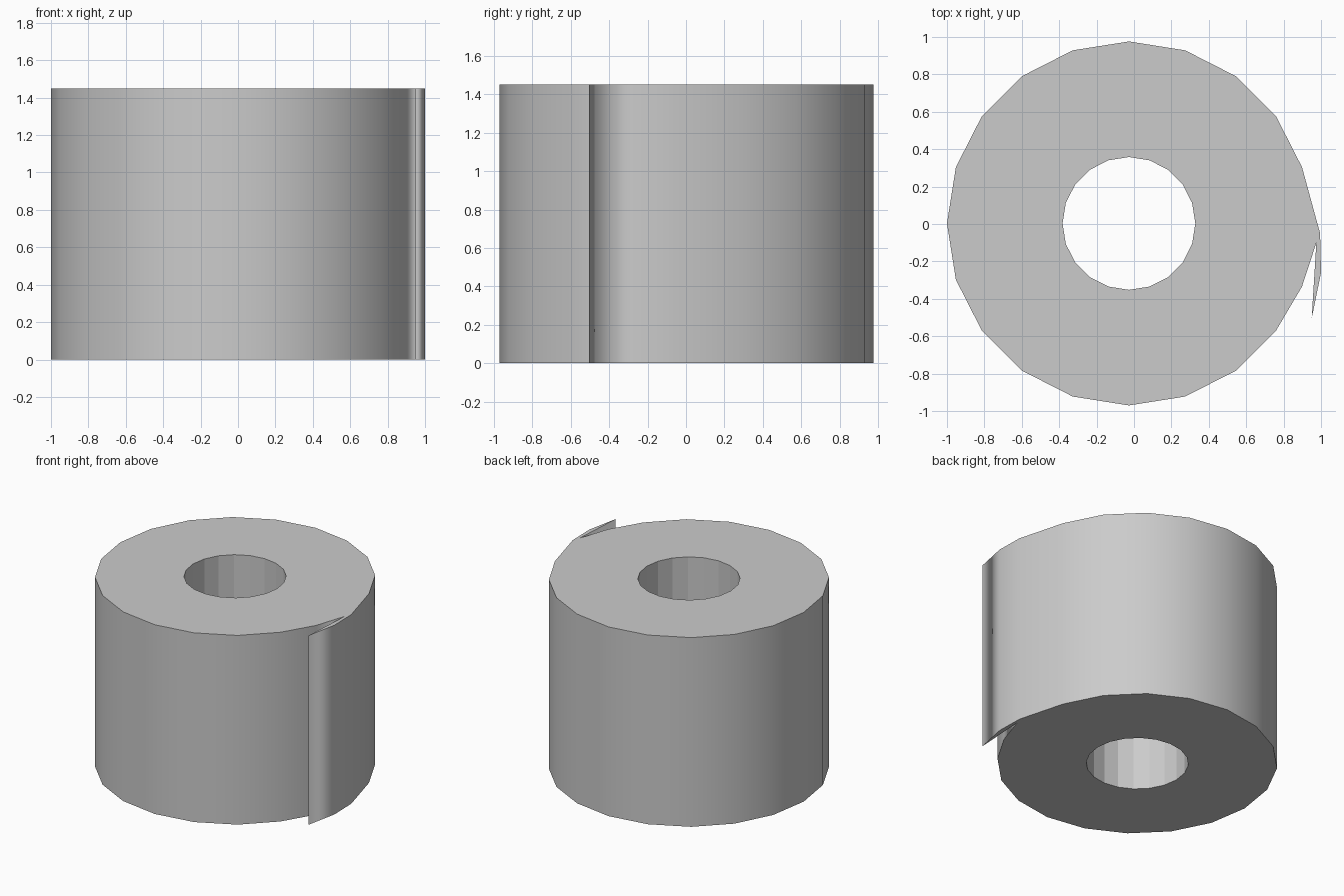
import bpy, bmesh
from math import cos, sin, pi

if "Cube" in bpy.data.objects:
    bpy.data.objects.remove(bpy.data.objects["Cube"])

CX, CY, N = -0.027, 0.003, 20
R_OUT, R_IN, H = 0.973, 0.355, 1.45


def ring_point(r, k):
    a = 2 * pi * k / N
    return (CX + r * cos(a), CY + r * sin(a))


# Outline of the wound paper: circle, then the step at the seam and loose end
outer = [ring_point(R_OUT, k) for k in range(1, N - 1)]
outer += [(0.898, -0.335), (0.975, -0.10)]
flap = [(0.95, -0.505), (1.0, -0.26), (0.995, -0.05)]
inner = [ring_point(R_IN, k) for k in range(1, N + 1)]

bm = bmesh.new()


def levels(points):
    return [[bm.verts.new((x, y, z)) for x, y in points] for z in (0, H)]


out_v = levels(outer + flap)
in_v = levels(inner)
count = len(outer) + len(flap)

# Outer wall (smooth) and core wall (flat)
for i in range(count):
    j = (i + 1) % count
    f = bm.faces.new((out_v[0][i], out_v[0][j], out_v[1][j], out_v[1][i]))
    f.smooth = True
for i in range(N):
    j = (i + 1) % N
    bm.faces.new((in_v[0][j], in_v[0][i], in_v[1][i], in_v[1][j]))

# End caps, including the wedge of the loose sheet
for o, n, top in ((out_v[0], in_v[0], False), (out_v[1], in_v[1], True)):
    faces = [(o[i], o[i + 1], n[i + 1], n[i]) for i in range(N - 1)]
    faces += [(o[count - 1], o[0], n[0], n[N - 1]),
              (o[N - 1], o[count - 1], n[N - 1]),
              (o[N - 1], o[N], o[N + 1], o[N + 2])]
    for f in faces:
        bm.faces.new(f if top else f[::-1])

# Keep rims and the loose edge crisp
for e in bm.edges:
    if len(e.link_faces) == 2 and e.calc_face_angle() > 0.6:
        e.smooth = False

mesh = bpy.data.meshes.new("paper_roll")
bm.to_mesh(mesh)
bm.free()
bpy.context.collection.objects.link(bpy.data.objects.new("paper_roll", mesh))
